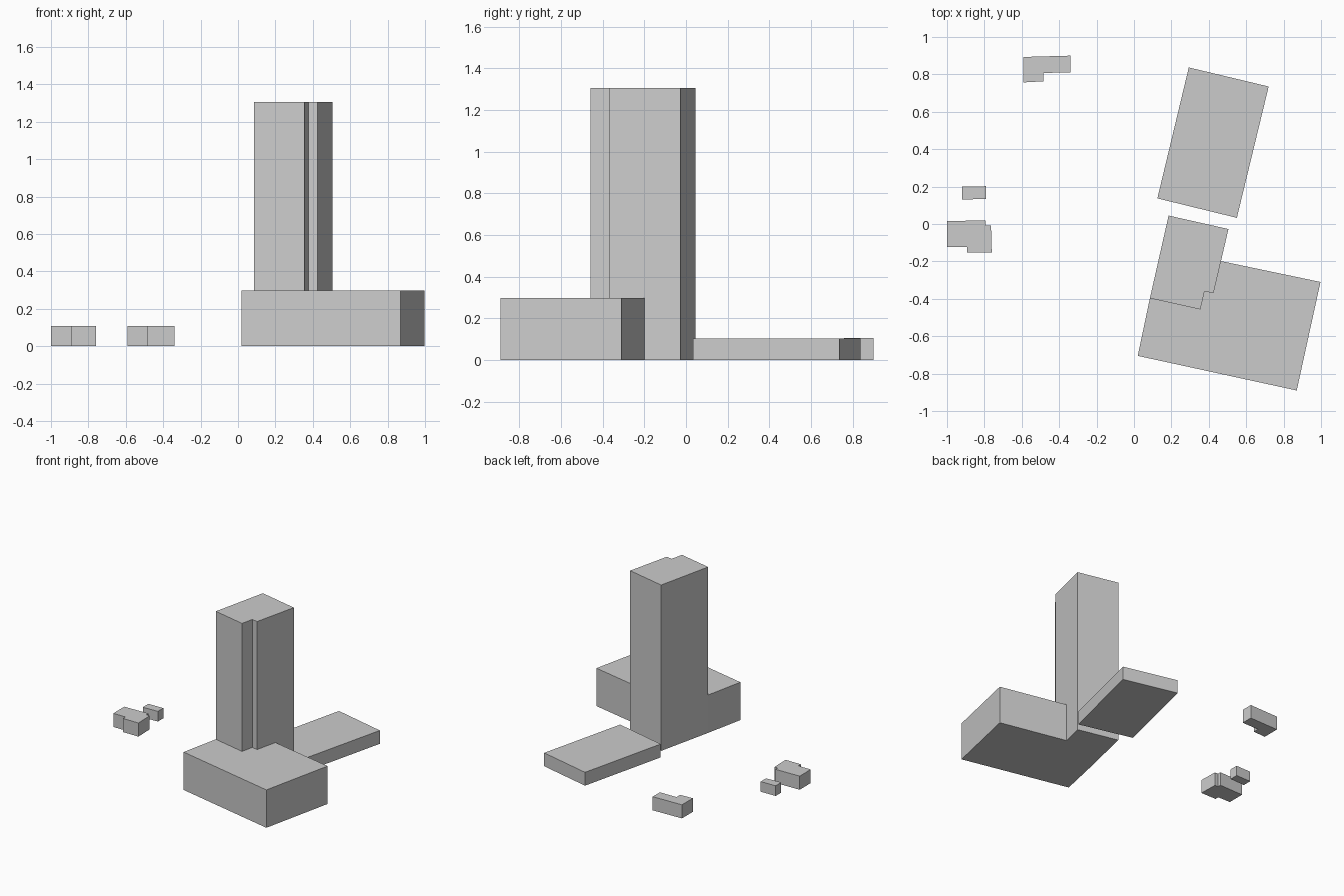
import bpy
import bmesh

if "Cube" in bpy.data.objects:
    bpy.data.objects.remove(bpy.data.objects["Cube"])


def prism(name, outline, height):
    """Extrude a ground-plan outline straight up from z = 0."""
    bm = bmesh.new()
    base = bm.faces.new([bm.verts.new((x, y, 0)) for x, y in outline])
    top = bmesh.ops.extrude_face_region(bm, geom=[base], use_keep_orig=True)["geom"]
    verts = [v for v in top if isinstance(v, bmesh.types.BMVert)]
    bmesh.ops.translate(bm, verts=verts, vec=(0, 0, height))
    bmesh.ops.recalc_face_normals(bm, faces=bm.faces[:])
    mesh = bpy.data.meshes.new(name)
    bm.to_mesh(mesh)
    bm.free()
    obj = bpy.data.objects.new(name, mesh)
    bpy.context.collection.objects.link(obj)
    return obj


# Edge shared by the tower and the podium wrapped around its corner
notch = [(0.463, -0.198), (0.425, -0.37), (0.377, -0.36), (0.355, -0.457), (0.085, -0.397)]

# Tall tower with a stepped corner
prism("tower", [(0.185, 0.045), (0.505, -0.027)] + notch[1:], 1.305)

# Podium against the tower
prism("podium", notch + [(0.02, -0.705), (0.87, -0.89), (0.997, -0.31)], 0.298)

# Low hall behind the tower
prism("low_hall", [(0.293, 0.837), (0.72, 0.735), (0.55, 0.033), (0.125, 0.137)], 0.105)

# Small houses on the left
prism("back_house", [(-0.59, 0.893), (-0.34, 0.9), (-0.34, 0.81), (-0.483, 0.808),
                     (-0.483, 0.763), (-0.59, 0.757)], 0.107)
prism("shed", [(-0.92, 0.2), (-0.792, 0.202), (-0.792, 0.135), (-0.92, 0.13)], 0.08)
prism("front_house", [(-1.0, 0.015), (-0.793, 0.02), (-0.793, -0.007), (-0.764, -0.007),
                      (-0.76, -0.153), (-0.893, -0.153), (-0.893, -0.122), (-1.0, -0.122)], 0.107)
